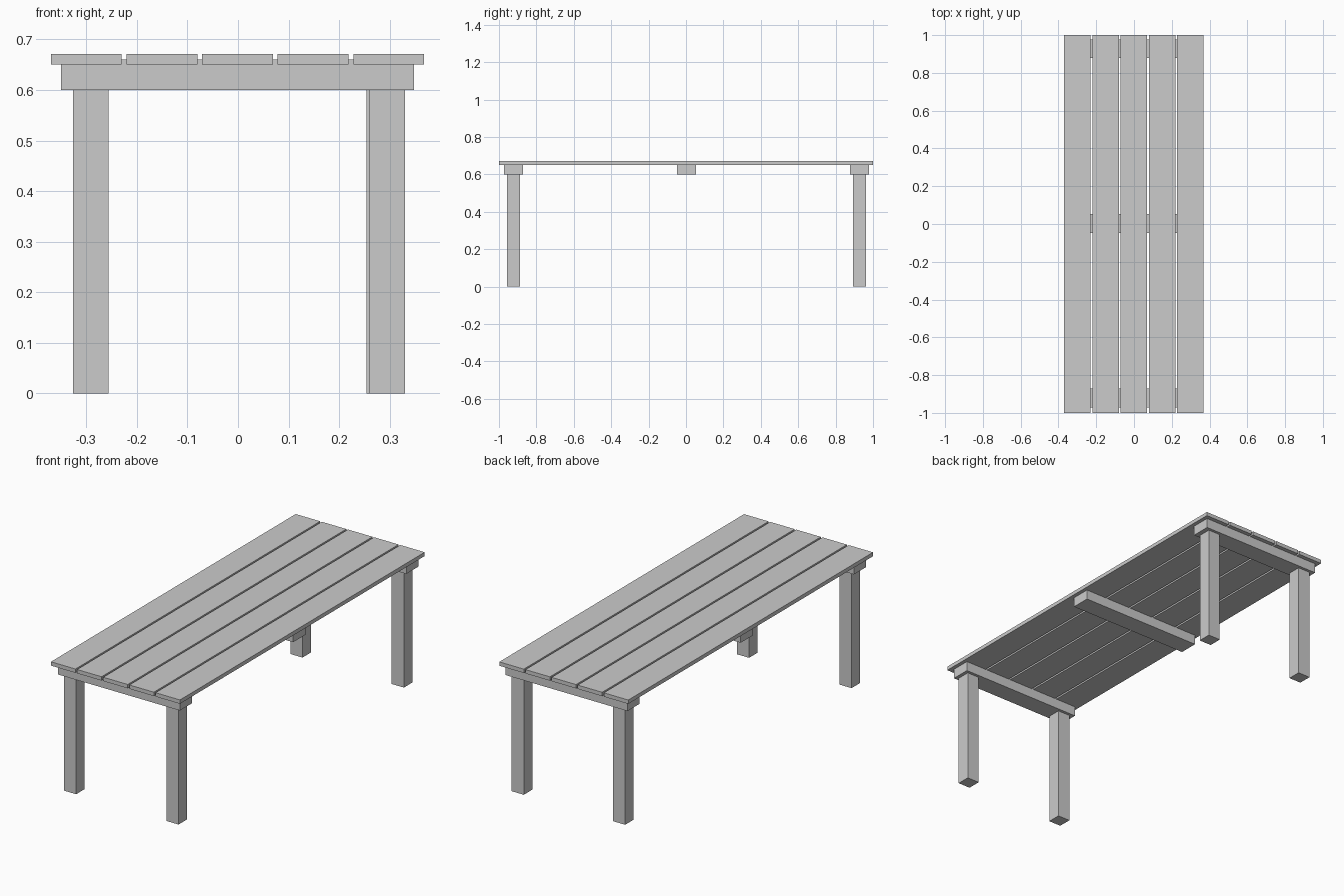
import bpy

if "Cube" in bpy.data.objects:
    bpy.data.objects.remove(bpy.data.objects["Cube"])

def box(name, center, size):
    bpy.ops.mesh.primitive_cube_add(size=1, location=center)
    ob = bpy.context.object
    ob.name = name
    ob.scale = size
    bpy.ops.object.transform_apply(location=False, rotation=False, scale=True)
    return ob

# Tabletop planks
for i in range(5):
    box(f"plank_{i + 1}", ((i - 2) * 0.1495 - 0.001, 0, 0.661), (0.14, 2.0, 0.02))

# Cross beams, let slightly into the planks
for name, y in (("front", -0.922), ("middle", 0.003), ("back", 0.928)):
    box(f"{name}_beam", (-0.001, y, 0.63), (0.698, 0.1, 0.06))

# Square legs under the end beams
for name, x, y in (("front_left", -0.291, -0.922), ("front_right", 0.295, -0.922),
                   ("back_left", -0.291, 0.928), ("back_right", 0.289, 0.928)):
    box(f"{name}_leg", (x, y, 0.3), (0.07, 0.07, 0.6))
